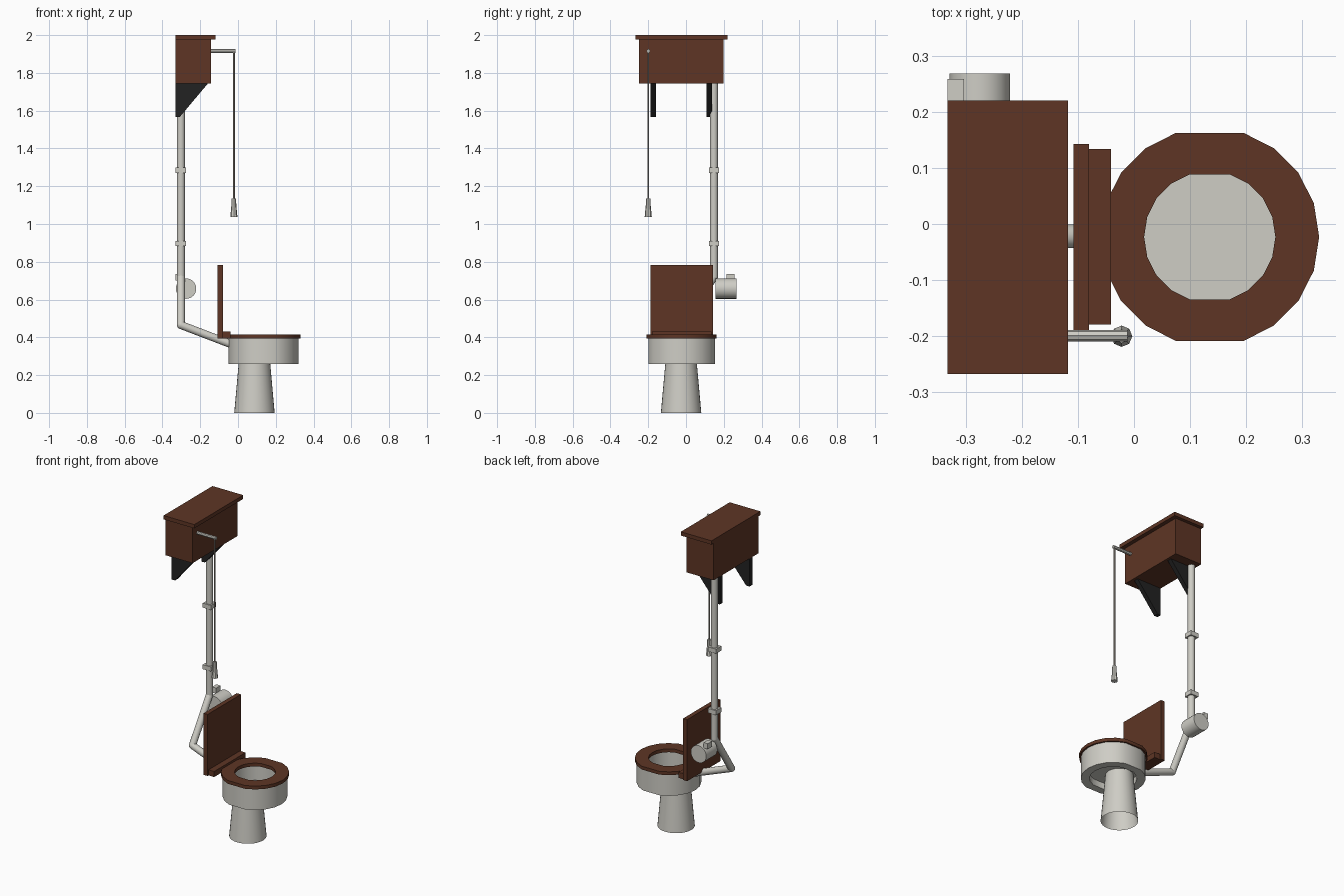
import bpy, bmesh, math
from mathutils import Vector

if "Cube" in bpy.data.objects:
    bpy.data.objects.remove(bpy.data.objects["Cube"])


def material(name, rgb):
    m = bpy.data.materials.new(name)
    m.diffuse_color = (*rgb, 1)
    m.use_nodes = True
    m.node_tree.nodes["Principled BSDF"].inputs["Base Color"].default_value = m.diffuse_color
    return m


WOOD = material("dark wood", (0.112, 0.036, 0.018))
WHITE = material("white ceramic", (0.62, 0.61, 0.56))
IRON = material("black iron", (0.016, 0.016, 0.016))
CORD = material("cord", (0.36, 0.33, 0.28))


def finish(name, bm, mat, smooth=False):
    bmesh.ops.recalc_face_normals(bm, faces=bm.faces[:])
    me = bpy.data.meshes.new(name)
    bm.to_mesh(me)
    bm.free()
    me.materials.append(mat)
    ob = bpy.data.objects.new(name, me)
    bpy.context.collection.objects.link(ob)
    if smooth:
        bpy.ops.object.select_all(action='DESELECT')
        ob.select_set(True)
        bpy.context.view_layer.objects.active = ob
        bpy.ops.object.shade_smooth_by_angle(angle=math.radians(40))
    return ob


def box(name, x, y, z, mat):
    bm = bmesh.new()
    bmesh.ops.create_cube(bm, size=1)
    for v in bm.verts:
        v.co = [(a + b) / 2 + c * (b - a) for (a, b), c in zip((x, y, z), v.co)]
    return finish(name, bm, mat)


def rod(name, a, b, r1, r2, mat, sides=16, caps=True):
    a, b = Vector(a), Vector(b)
    bm = bmesh.new()
    bmesh.ops.create_cone(bm, cap_ends=caps, segments=sides, radius1=r1, radius2=r2,
                          depth=(b - a).length)
    rot = (b - a).to_track_quat('Z', 'Y')
    for v in bm.verts:
        v.co = rot @ v.co + (a + b) / 2
    return finish(name, bm, mat, True)


def ball(name, c, r, mat):
    bm = bmesh.new()
    bmesh.ops.create_uvsphere(bm, u_segments=16, v_segments=8, radius=r)
    bmesh.ops.translate(bm, verts=bm.verts[:], vec=c)
    return finish(name, bm, mat, True)


# Bowl outline: a 20-gon with its two side corners left out
CX, CY = 0.135, -0.023
ANGLES = [math.radians(18 * i) for i in range(20) if i not in (5, 15)]


def outline(bm, r, z):
    return [bm.verts.new((CX + r * math.cos(a), CY + r * math.sin(a), z)) for a in ANGLES]


def hoop(name, r_out, r_in, z0, z1, mat):
    bm = bmesh.new()
    rings = [outline(bm, r, z) for r, z in ((r_out, z0), (r_out, z1), (r_in, z1), (r_in, z0))]
    n = len(ANGLES)
    for k in range(4):
        p, q = rings[k], rings[(k + 1) % 4]
        for i in range(n):
            j = (i + 1) % n
            bm.faces.new((p[i], p[j], q[j], q[i]))
    return finish(name, bm, mat, True)


# Cistern and its lid
box("cistern", (-0.332, -0.143), (-0.249, 0.199), (1.743, 1.976), WOOD)
box("cistern_lid", (-0.332, -0.118), (-0.267, 0.22), (1.976, 2.0), WOOD)

# Wall brackets
for i, y in enumerate((-0.188, 0.108)):
    bm = bmesh.new()
    f = bm.faces.new([bm.verts.new((x, y, z)) for x, z in
                      ((-0.332, 1.743), (-0.16, 1.743), (-0.308, 1.567), (-0.332, 1.567))])
    g = bmesh.ops.extrude_face_region(bm, geom=[f])
    bmesh.ops.translate(bm, vec=(0, 0.029, 0),
                        verts=[e for e in g['geom'] if isinstance(e, bmesh.types.BMVert)])
    finish(f"bracket_{i + 1}", bm, IRON)

# Flush pipe with elbows and clamps
path = [(-0.302, 0.148, 1.743), (-0.302, 0.148, 0.72), (-0.302, -0.022, 0.465),
        (-0.04, -0.022, 0.365)]
for i in range(3):
    rod(f"flush_pipe_{i + 1}", path[i], path[i + 1], 0.021, 0.021, WHITE)
for i in (1, 2):
    ball(f"pipe_elbow_{i}", path[i], 0.021, WHITE)
for i, z in enumerate((1.285, 0.897)):
    box(f"pipe_clamp_{i + 1}", (-0.332, -0.275), (0.122, 0.175), (z - 0.014, z + 0.014), WHITE)

# Paper roll and its wall mount
rod("paper_roll", (-0.275, 0.157, 0.658), (-0.275, 0.268, 0.658), 0.054, 0.054, WHITE, 24)
box("roll_mount", (-0.332, -0.303), (0.215, 0.258), (0.7, 0.735), WHITE)

# Flush lever, cord and handle
rod("flush_lever", (-0.15, -0.199, 1.916), (-0.012, -0.199, 1.916), 0.01, 0.01, WHITE, 8)
rod("pull_cord", (-0.022, -0.2, 1.916), (-0.022, -0.2, 1.12), 0.005, 0.005, CORD, 8)
rod("pull_handle_top", (-0.022, -0.2, 1.135), (-0.022, -0.2, 1.1), 0.012, 0.013, WHITE, 8)
rod("pull_handle", (-0.022, -0.2, 1.1), (-0.022, -0.2, 1.036), 0.013, 0.019, WHITE, 8)

# Pedestal, bowl wall, bowl floor
rod("pedestal", (0.087, -0.026, 0), (0.087, -0.026, 0.3), 0.107, 0.08, WHITE, 32, False)
hoop("bowl", 0.185, 0.135, 0.26, 0.395, WHITE)
bm = bmesh.new()
bm.faces.new(outline(bm, 0.136, 0.3))
finish("bowl_floor", bm, WHITE)

# Seat, hinge block and raised lid
hoop("seat", 0.195, 0.117, 0.395, 0.416, WOOD)
box("hinge_block", (-0.08, -0.041), (-0.179, 0.134), (0.395, 0.43), WOOD)
box("raised_lid", (-0.108, -0.08), (-0.189, 0.143), (0.395, 0.783), WOOD)
